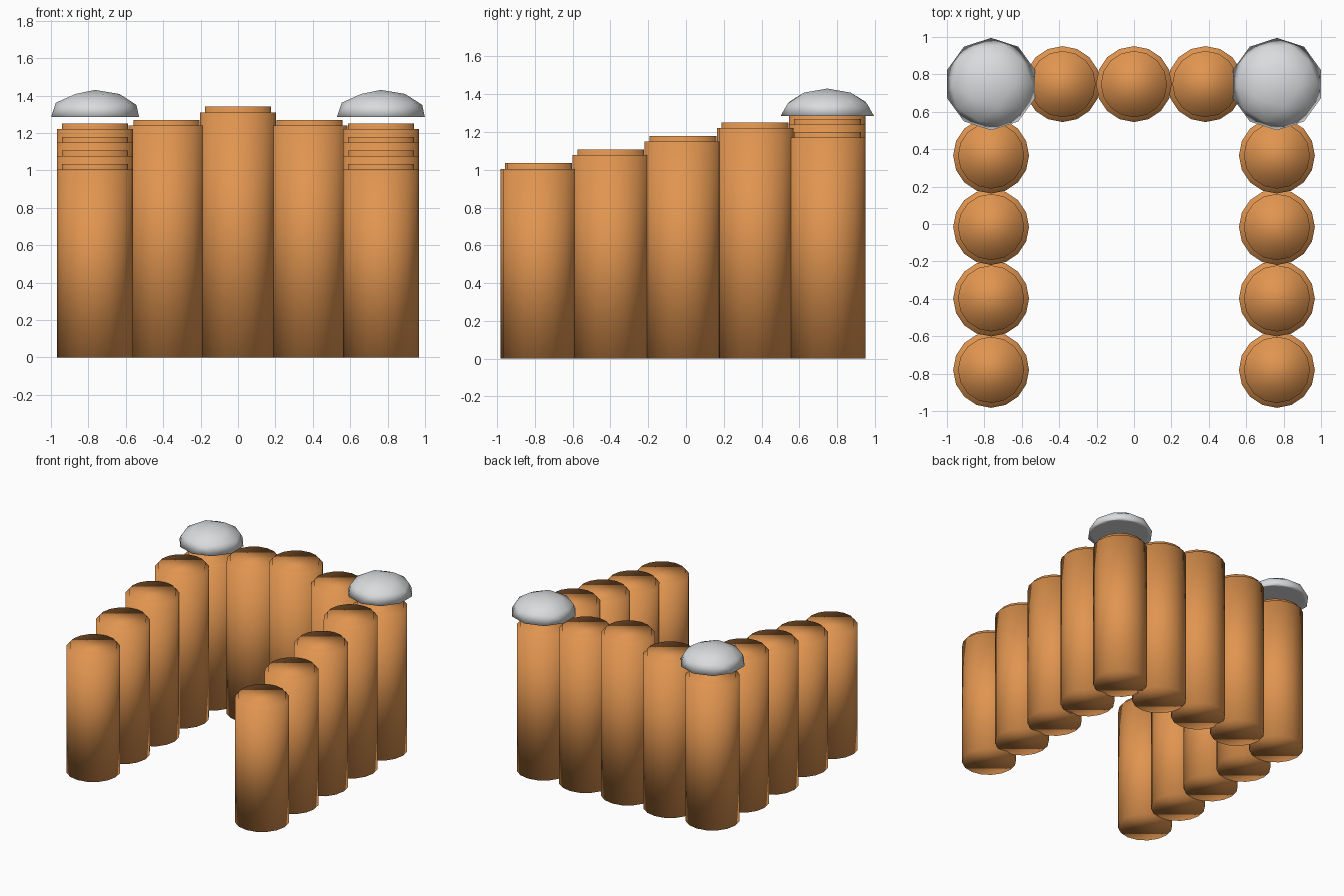
import bpy, bmesh, math

if "Cube" in bpy.data.objects:
    bpy.data.objects.remove(bpy.data.objects["Cube"], do_unlink=True)


def make_material(name, color):
    mat = bpy.data.materials.new(name)
    mat.use_nodes = True
    mat.diffuse_color = color
    mat.node_tree.nodes["Principled BSDF"].inputs["Base Color"].default_value = color
    return mat


wood = make_material("orange wood", (0.75, 0.30, 0.08, 1))
stone = make_material("pale grey", (0.70, 0.71, 0.72, 1))

SPACING = 0.382   # distance between neighbouring posts
SIDE_X = 2 * SPACING
BACK_Y = 0.748
RADIUS, LIP_RADIUS, LIP = 0.203, 0.177, 0.03


def finish(bm, name, mat, location):
    bmesh.ops.recalc_face_normals(bm, faces=bm.faces)
    mesh = bpy.data.meshes.new(name)
    bm.to_mesh(mesh)
    bm.free()
    mesh.materials.append(mat)
    for poly in mesh.polygons:
        poly.use_smooth = True
    obj = bpy.data.objects.new(name, mesh)
    obj.location = location
    bpy.context.collection.objects.link(obj)
    return obj


def add_post(name, x, y, height):
    """Round post with a narrower raised disc on top."""
    bm = bmesh.new()
    sides = 16
    rings = []
    for r, z in ((RADIUS, 0), (RADIUS, height), (LIP_RADIUS, height),
                 (LIP_RADIUS, height + LIP)):
        rings.append([bm.verts.new((r * math.cos(math.tau * i / sides),
                                    r * math.sin(math.tau * i / sides), z))
                      for i in range(sides)])
    for low, high in zip(rings, rings[1:]):
        for i in range(sides):
            j = (i + 1) % sides
            bm.faces.new((low[i], low[j], high[j], high[i]))
    bm.faces.new(rings[0][::-1])
    bm.faces.new(rings[-1])
    return finish(bm, name, wood, (x, y, 0))


def add_cap(name, x, y):
    """Low dome with a flat underside."""
    bm = bmesh.new()
    bmesh.ops.create_icosphere(bm, subdivisions=2, radius=1)
    for v in bm.verts:
        v.co.x *= 0.247
        v.co.y *= 0.247
        v.co.z = max(v.co.z, 0) * 0.145
    return finish(bm, name, stone, (x, y, 1.285))


# Side rows rise towards the back; the last post of each is the capped corner
for side, sign in (("left", 1), ("right", -1)):
    for i in range(4):
        add_post(f"{side}_post_{i + 1}", sign * SIDE_X,
                 BACK_Y - (4 - i) * SPACING, 1.005 + 0.072 * i)
    add_post(f"{side}_corner_post", sign * SIDE_X, BACK_Y, 1.17)
    add_cap(f"{side}_corner_cap", sign * SIDE_X, BACK_Y)
    add_post(f"{side}_back_post", sign * SPACING, BACK_Y, 1.24)

# Tallest post in the middle of the back row
add_post("middle_back_post", 0, BACK_Y, 1.31)
